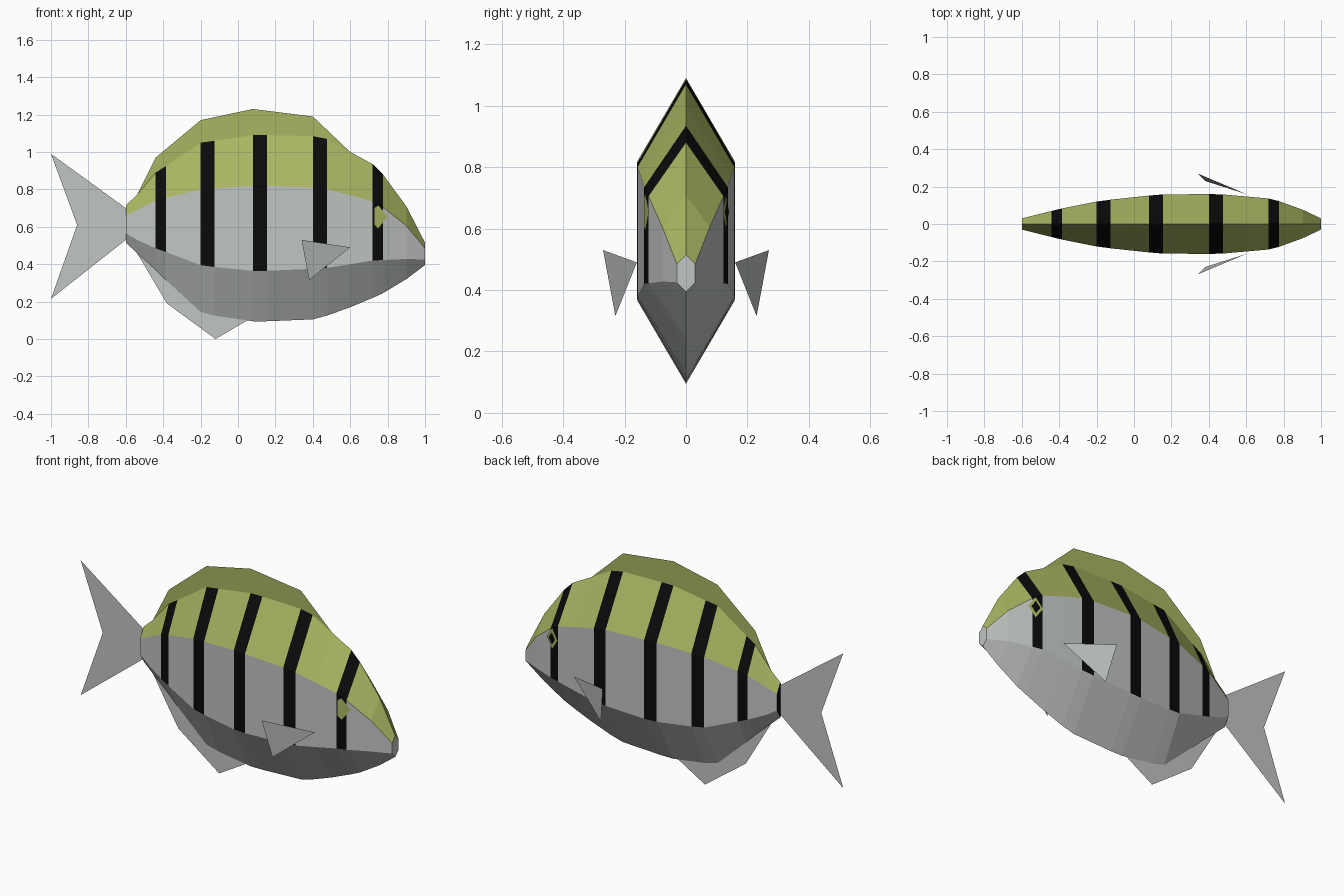
import bpy

cube = bpy.data.objects.get("Cube")
if cube:
    bpy.data.objects.remove(cube)


def material(name, r, g, b):
    m = bpy.data.materials.new(name)
    m.use_nodes = True
    m.diffuse_color = (r, g, b, 1)
    bsdf = next(n for n in m.node_tree.nodes if n.type == "BSDF_PRINCIPLED")
    bsdf.inputs["Base Color"].default_value = (r, g, b, 1)
    bsdf.inputs["Roughness"].default_value = 0.8
    return m


olive = material("olive", 0.40, 0.46, 0.12)
grey = material("pale grey", 0.53, 0.56, 0.54)
black = material("black", 0.003, 0.003, 0.003)


def mesh_object(name, verts, faces, mats):
    me = bpy.data.meshes.new(name)
    me.from_pydata(verts, [], faces)
    for m in mats:
        me.materials.append(m)
    ob = bpy.data.objects.new(name, me)
    bpy.context.collection.objects.link(ob)
    return ob


def flat_fin(name, points, mat):
    """Sheet fin in the middle plane of the fish."""
    return mesh_object(name, [(x, 0, z) for x, z in points],
                       [tuple(range(len(points)))], [mat])


# Body: six-sided sections from tail to mouth
# x, half width, belly, lower side, upper side, back ridge
sections = [
    (-0.6, 0.03, 0.515, 0.565, 0.66, 0.715),
    (-0.54, 0.045, 0.46, 0.53, 0.69, 0.77),
    (-0.44, 0.07, 0.37, 0.485, 0.74, 0.89),
    (-0.385, 0.083, 0.315, 0.465, 0.755, 0.925),
    (-0.2, 0.12, 0.145, 0.395, 0.8, 1.05),
    (-0.125, 0.13, 0.125, 0.385, 0.805, 1.06),
    (0.08, 0.152, 0.095, 0.365, 0.82, 1.09),
    (0.155, 0.158, 0.095, 0.365, 0.82, 1.09),
    (0.4, 0.16, 0.105, 0.375, 0.81, 1.085),
    (0.475, 0.158, 0.125, 0.38, 0.8, 1.07),
    (0.6, 0.147, 0.17, 0.4, 0.77, 1.0),
    (0.72, 0.136, 0.22, 0.42, 0.735, 0.935),
    (0.775, 0.122, 0.245, 0.422, 0.705, 0.88),
    (0.9, 0.077, 0.32, 0.428, 0.605, 0.71),
    (1.0, 0.03, 0.395, 0.425, 0.485, 0.515),
]
verts, faces, slots = [], [], []
for x, w, belly, low, high, ridge in sections:
    verts += [(x, 0, ridge), (x, -w, high), (x, -w, low),
              (x, 0, belly), (x, w, low), (x, w, high)]

# Stripes cross the back and flanks; the back is olive, the rest grey
stripe_starts = (-0.44, -0.2, 0.08, 0.4, 0.72)
for i in range(len(sections) - 1):
    for k in range(6):
        a, b = 6 * i + k, 6 * i + (k + 1) % 6
        faces.append((a, b, b + 6, a + 6))
        if sections[i][0] in stripe_starts and k not in (2, 3):
            slots.append(2)
        else:
            slots.append(0 if k in (0, 5) else 1)
last = len(verts) - 6
faces += [tuple(reversed(range(6))), tuple(range(last, last + 6))]
slots += [2, 1]
body = mesh_object("body", verts, faces, [olive, grey, black])
for p, s in zip(body.data.polygons, slots):
    p.material_index = s

# Middle fins
flat_fin("dorsal_fin", [(-0.54, 0.77), (-0.44, 0.97), (-0.2, 1.17), (0.08, 1.23),
                        (0.4, 1.19), (0.6, 1.0), (0.4, 1.0), (-0.2, 0.95)], olive)
flat_fin("tail_fin", [(-0.6, 0.7), (-1, 0.99), (-0.86, 0.61), (-1, 0.215),
                      (-0.6, 0.53)], grey)
flat_fin("anal_fin", [(-0.54, 0.46), (-0.38, 0.19), (-0.12, 0), (0.05, 0.1),
                      (0, 0.25), (-0.35, 0.4)], grey)

# Side fins
for side, s in (("right", -1), ("left", 1)):
    mesh_object(side + "_side_fin",
                [(0.6, s * 0.16, 0.49), (0.34, s * 0.27, 0.53), (0.38, s * 0.23, 0.315)],
                [(0, 1, 2)], [grey])


# Eyes: thin plates following the slope of the cheek
def eye_plate(name, side, points, lift, mat):
    pts = [(x, side * (0.136 - 0.25 * (x - 0.72) + lift), z) for x, z in points]
    mesh_object(name, pts, [tuple(range(len(pts)))], [mat])


def diamond(rx, rz):
    return [(0.76 - rx, 0.655), (0.76, 0.655 + rz), (0.76 + rx, 0.655), (0.76, 0.655 - rz)]


eye_plate("right_eye", -1, [(0.73, 0.7), (0.75, 0.715), (0.8, 0.655),
                            (0.75, 0.592), (0.73, 0.61)], 0.004, olive)
eye_plate("left_eye", 1, diamond(0.04, 0.06), 0.004, olive)
eye_plate("left_pupil", 1, diamond(0.025, 0.036), 0.007, black)
bpy.context.view_layer.update()
